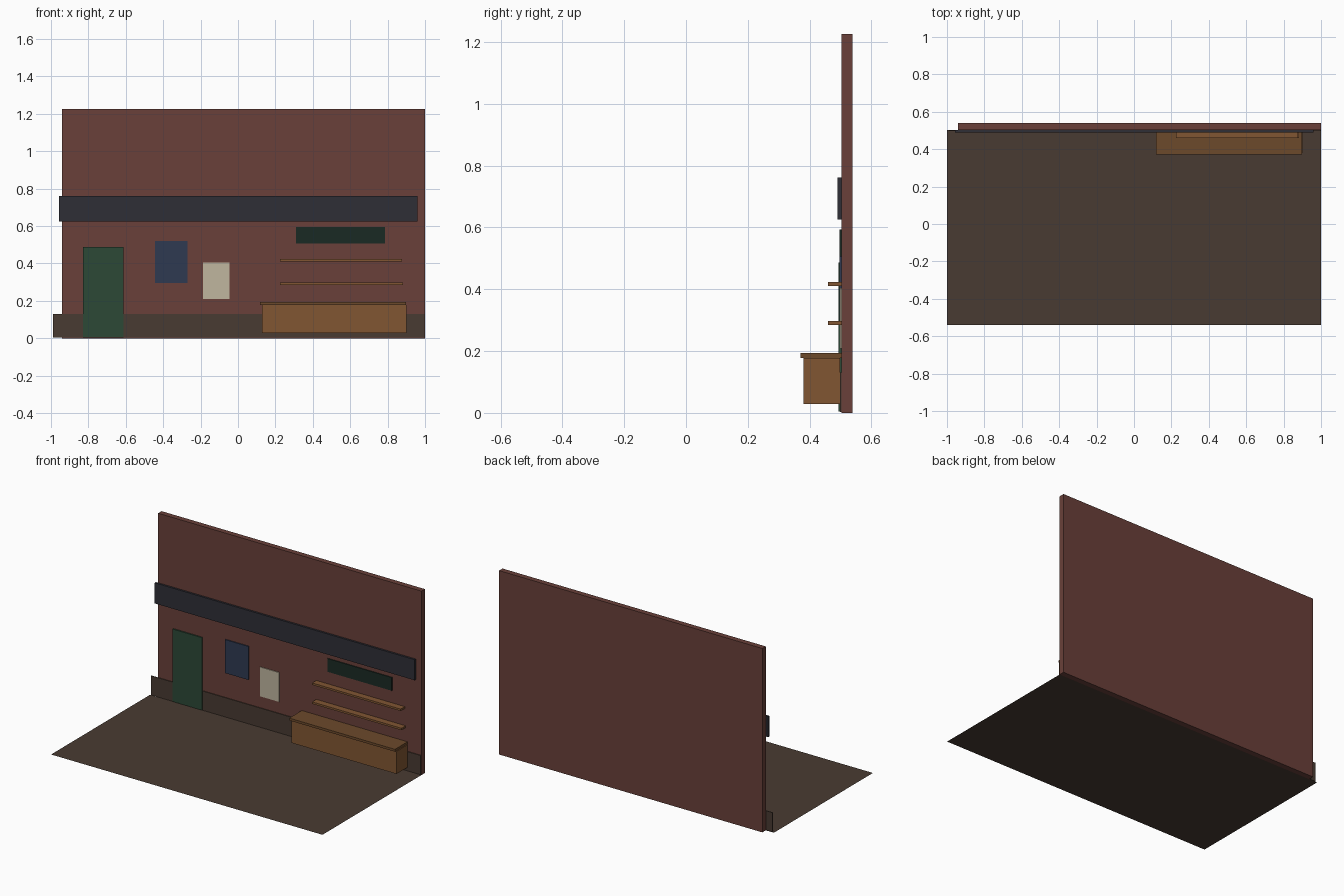
import bpy

if "Cube" in bpy.data.objects:
    bpy.data.objects.remove(bpy.data.objects["Cube"])


def material(name, rgb):
    # sRGB 0-255 to linear
    m = bpy.data.materials.new(name)
    m.diffuse_color = [(c / 255) ** 2.2 for c in rgb] + [1]
    m.use_nodes = True
    m.node_tree.nodes["Principled BSDF"].inputs["Base Color"].default_value = m.diffuse_color
    return m


BRICK = material("brick_red", (105, 66, 60))
STONE = material("dark_stone", (74, 61, 53))
SLATE = material("slate", (50, 50, 57))
GREEN = material("door_green", (48, 74, 57))
DARK_GREEN = material("sign_green", (32, 46, 40))
BLUE = material("poster_blue", (50, 60, 82))
CREAM = material("poster_cream", (190, 180, 157))
WOOD = material("wood", (128, 87, 54))
DARK_WOOD = material("dark_wood", (108, 75, 47))

WALL_Y = 0.503  # front face of the wall


def box(name, x, z, mat, front, back=WALL_Y):
    bpy.ops.mesh.primitive_cube_add(
        size=1, location=(sum(x) / 2, (front + back) / 2, sum(z) / 2))
    ob = bpy.context.object
    ob.name = name
    ob.scale = (x[1] - x[0], back - front, z[1] - z[0])
    bpy.ops.object.transform_apply(location=False, rotation=False, scale=True)
    ob.data.materials.append(mat)
    return ob


# Ground: a single flat sheet
bpy.ops.mesh.primitive_plane_add(size=1, location=(0, -0.018, 0))
floor = bpy.context.object
floor.name = "floor"
floor.scale = (2, 1.042, 1)
floor.data.materials.append(STONE)

# Wall with skirting and the long fascia band
box("back_wall", (-0.94, 1.0), (0, 1.225), BRICK, WALL_Y, 0.539)
box("skirting", (-0.99, 0.998), (0.003, 0.131), STONE, 0.498)
box("fascia_band", (-0.957, 0.959), (0.625, 0.762), SLATE, 0.490)

# Door, posters and blank sign board
box("door", (-0.828, -0.612), (0.004, 0.487), GREEN, 0.494)
box("blue_poster", (-0.444, -0.271), (0.296, 0.519), BLUE, 0.496)
box("cream_poster", (-0.188, -0.046), (0.209, 0.404), CREAM, 0.498)
box("sign_board", (0.31, 0.785), (0.506, 0.594), DARK_GREEN, 0.497)

# Counter
box("counter_body", (0.128, 0.902), (0.028, 0.178), WOOD, 0.380, 0.498)
box("counter_top", (0.118, 0.897), (0.178, 0.194), DARK_WOOD, 0.371)

# Wall shelves
for i, (z, right) in enumerate(((0.284, 0.883), (0.410, 0.877))):
    box(f"shelf_{i + 1}", (0.225, right), (z, z + 0.013), WOOD, 0.459)
